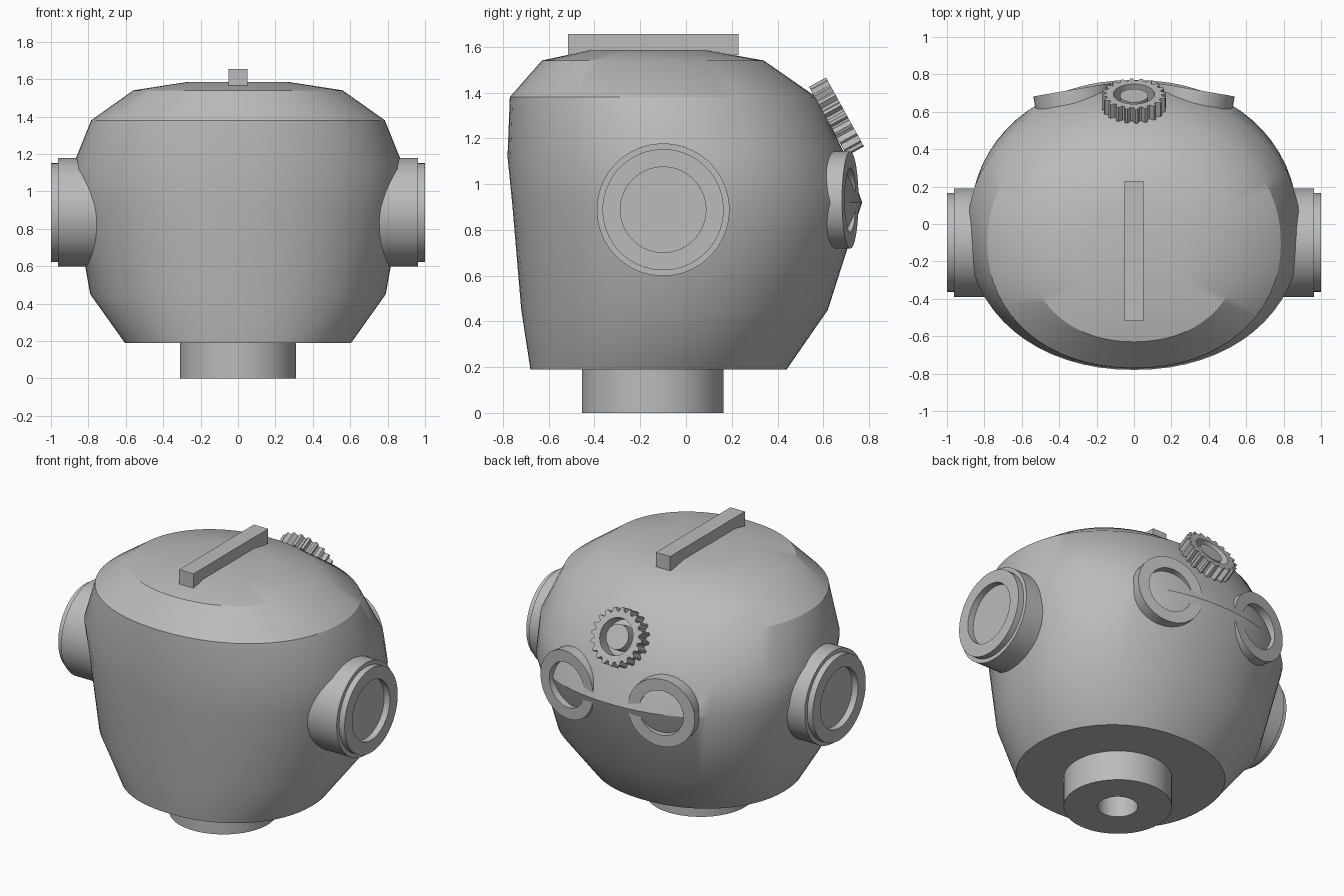
import bpy, bmesh, math
from mathutils import Matrix, Vector

if "Cube" in bpy.data.objects:
    bpy.data.objects.remove(bpy.data.objects["Cube"])

grey = bpy.data.materials.new("grey metal")
grey.diffuse_color = (0.5, 0.5, 0.5, 1)
grey.use_nodes = True
grey.node_tree.nodes["Principled BSDF"].inputs["Base Color"].default_value = grey.diffuse_color


def finish(name, bm):
    bmesh.ops.remove_doubles(bm, verts=bm.verts, dist=1e-5)
    bmesh.ops.recalc_face_normals(bm, faces=bm.faces)
    me = bpy.data.meshes.new(name)
    bm.to_mesh(me)
    bm.free()
    me.materials.append(grey)
    ob = bpy.data.objects.new(name, me)
    bpy.context.collection.objects.link(ob)
    bpy.ops.object.select_all(action='DESELECT')
    ob.select_set(True)
    bpy.context.view_layer.objects.active = ob
    bpy.ops.object.shade_smooth_by_angle(angle=math.radians(30))
    return ob


def skin(name, rings, closed=False):
    """Join rings of points with quads; cap the ends unless closed."""
    bm = bmesh.new()
    rows = [[bm.verts.new(p) for p in ring] for ring in rings]
    n = len(rows[0])
    pairs = list(zip(rows, rows[1:])) + ([(rows[-1], rows[0])] if closed else [])
    for a, b in pairs:
        for i in range(n):
            j = (i + 1) % n
            bm.faces.new((a[i], a[j], b[j], b[i]))
    if not closed:
        bm.faces.new(rows[0])
        bm.faces.new(rows[-1])
    return finish(name, bm)


def lathe(name, profile, loc, axis, segs=48, closed=False, scale=lambda i, r: r):
    """Spin (radius, height) points around an axis through loc."""
    m = Matrix.Translation(loc) @ Vector(axis).to_track_quat('Z', 'Y').to_matrix().to_4x4()
    rings = []
    for r, h in profile:
        ring = []
        for i in range(segs):
            a = math.tau * (i + 0.5) / segs
            rr = scale(i, r)
            ring.append(m @ Vector((rr * math.cos(a), rr * math.sin(a), h)))
        rings.append(ring)
    return skin(name, rings, closed)


# Head: rounded sections (z, half width, front y, back y)
sections = [(0.19, 0.605, -0.68, 0.44), (0.45, 0.79, -0.72, 0.62),
            (0.92, 0.875, -0.76, 0.77), (1.12, 0.89, -0.78, 0.70),
            (1.38, 0.785, -0.77, 0.57), (1.54, 0.56, -0.63, 0.34),
            (1.585, 0.27, -0.42, 0.09)]


def section(z, w, y0, y1, n=64, e=2 / 2.12):
    pts = []
    for i in range(n):
        c, s = math.cos(math.tau * i / n), math.sin(math.tau * i / n)
        pts.append((w * math.copysign(abs(c) ** e, c),
                    (y0 + y1) / 2 + (y1 - y0) / 2 * math.copysign(abs(s) ** e, s), z))
    return pts


skin("head", [section(*s) for s in sections])

# Neck with a blind hole in the underside
lathe("neck", [(0.115, 0.17), (0.115, 0), (0.31, 0), (0.31, 0.2)], (0, -0.145, 0), (0, 0, 1))

# Crest bar on top
bm = bmesh.new()
bmesh.ops.create_cube(bm, size=1, matrix=Matrix.Translation((0, -0.143, 1.61)) @
                      Matrix.Diagonal((0.1, 0.745, 0.09, 1)))
finish("crest_bar", bm)

for side, label in ((-1, "left"), (1, "right")):
    # Stepped ear with a recessed disc
    lathe("ear_" + label, [(0.29, 0.7), (0.29, 0.962), (0.265, 0.962), (0.265, 1.0),
                           (0.187, 1.0), (0.187, 0.96)],
          (0, -0.1, 0.888), (side, 0, 0))
    # Eye ring, turned slightly outward
    lathe("eye_ring_" + label, [(0.212, -0.09), (0.212, 0), (0.14, 0), (0.14, -0.09)],
          (side * 0.33, 0.718, 0.93), (side * 0.17, 0.985, 0), closed=True)

# Toothed dial on the upper back, with a hub in the middle
dial_at, dial_axis = (0, 0.695, 1.315), (0, 0.876, 0.482)
lathe("dial_gear", [(0.172, -0.085), (0.172, 0), (0.11, 0), (0.11, -0.085)],
      dial_at, dial_axis, segs=80, closed=True,
      scale=lambda i, r: r * 0.86 if r > 0.12 and i % 4 > 1 else r)
lathe("dial_hub", [(0.075, -0.14), (0.075, -0.01)], dial_at, dial_axis, segs=32)
